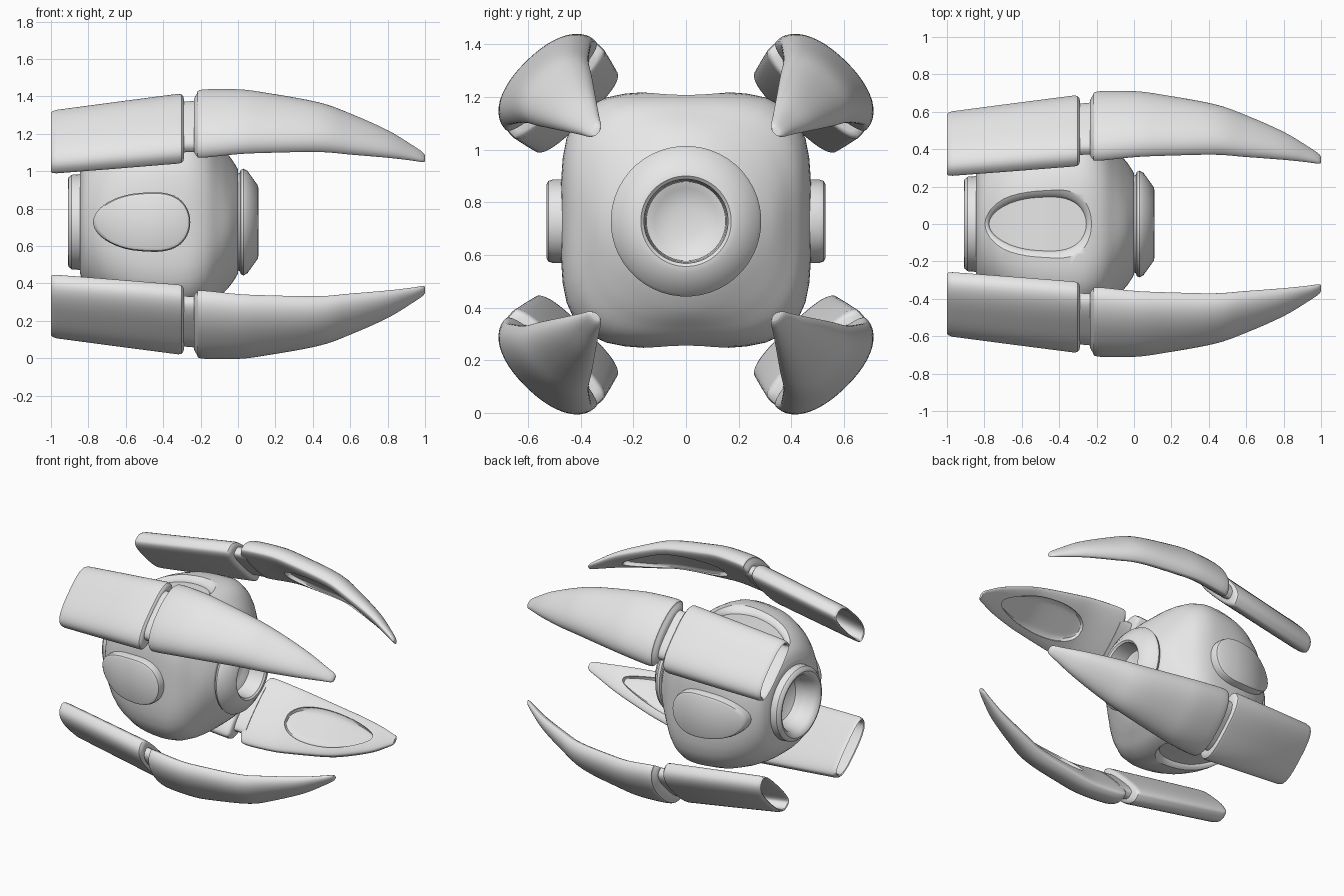
import bpy, bmesh, math
from mathutils import Matrix, Vector

if "Cube" in bpy.data.objects:
    bpy.data.objects.remove(bpy.data.objects["Cube"])

BODY_Z, ARM_Z = 0.728, 0.717
grey = bpy.data.materials.new("light_grey")
grey.use_nodes = True
grey.diffuse_color = (0.8, 0.8, 0.8, 1)
grey.node_tree.nodes["Principled BSDF"].inputs["Base Color"].default_value = (0.8, 0.8, 0.8, 1)


def skin(name, rings, turn=0, height=BODY_Z, cyclic=False):
    """Join equal rings of points into a solid turned about the long axis."""
    bm = bmesh.new()
    loops = [[bm.verts.new(p) for p in ring] for ring in rings]
    n = len(loops[0])
    pairs = list(zip(loops, loops[1:]))
    if cyclic:
        pairs.append((loops[-1], loops[0]))
    else:
        # Close each end with strips, so bent ends stay clean
        for ring in (loops[0], loops[-1]):
            bm.faces.new((ring[0], ring[1], ring[-1]))
            for i in range(1, n // 2 - 1):
                bm.faces.new((ring[i], ring[i + 1], ring[n - i - 1], ring[n - i]))
            bm.faces.new((ring[n // 2 - 1], ring[n // 2], ring[n // 2 + 1]))
    for a, b in pairs:
        for i in range(n):
            j = (i + 1) % n
            bm.faces.new((a[i], a[j], b[j], b[i]))
    bmesh.ops.recalc_face_normals(bm, faces=bm.faces)
    bm.transform(Matrix.Translation((0, 0, height)) @ Matrix.Rotation(math.radians(turn), 4, 'X'))
    mesh = bpy.data.meshes.new(name)
    bm.to_mesh(mesh)
    bm.free()
    mesh.materials.append(grey)
    ob = bpy.data.objects.new(name, mesh)
    bpy.context.collection.objects.link(ob)
    return ob


def section(x, r, w, up, dn, n, count=48):
    """Superellipse across the long axis, centred r out, with its own top and bottom heights."""
    ring = []
    for i in range(count):
        a = math.tau * (i + 0.5) / count
        c, s = math.cos(a), math.sin(a)
        k = (abs(c) ** n + abs(s) ** n) ** (-1 / n)
        ring.append(Vector((x, w * k * c, r + (up if s > 0 else dn) * k * s)))
    return ring


def circle(x, radius):
    return section(x, 0, radius, radius, radius, 2)


def spline(stations, steps=4):
    """Catmull-Rom refinement of a list of stations."""
    pts = [Vector(s) for s in stations]
    out = []
    for i in range(len(pts) - 1):
        a, b, c, d = pts[max(i - 1, 0)], pts[i], pts[i + 1], pts[min(i + 2, len(pts) - 1)]
        for k in range(steps):
            t = k / steps
            out.append(b + (c - a) * t / 2 + (a * 2 - b * 5 + c * 4 - d) * t * t / 2
                       + (b * 3 - a - c * 3 + d) * t ** 3 / 2)
    return out + [pts[-1]]


def egg(z, grow=0.0, half=0.161, count=48):
    """Egg outline, narrow toward the rear, where it bends down with the body."""
    ring = []
    for i in range(count):
        a = math.tau * i / count
        c, s = math.cos(a), math.sin(a)
        x = -0.515 + (0.26 + grow) * math.copysign(abs(c) ** 0.8, c)
        drop = 0.1 * (max(0, -0.42 - x) / 0.36) ** 2
        ring.append(Vector((x, (half + grow) * s * (0.97 + 0.2 * c), z - drop)))
    return ring


def cut(ob, cutter):
    mod = ob.modifiers.new("recess", 'BOOLEAN')
    mod.operation = 'DIFFERENCE'
    mod.solver = 'EXACT'
    mod.object = cutter
    bpy.context.view_layer.objects.active = ob
    bpy.ops.object.modifier_apply(modifier=mod.name)
    bpy.data.objects.remove(cutter)


# Body: rounded cube with a shallow hollow at each end
shell = spline([(-0.845, 0.27, 2), (-0.81, 0.34, 2.3), (-0.7, 0.417, 2.9), (-0.52, 0.465, 3.7),
                (-0.3, 0.474, 4), (-0.18, 0.447, 3.4), (-0.1, 0.39, 2.6), (-0.05, 0.345, 2.1),
                (-0.02, 0.305, 2), (0, 0.272, 2)])
profile = [(-0.72, 0.08, 2), (-0.76, 0.15, 2), (-0.845, 0.19, 2)] + [tuple(s) for s in shell]
profile += [(0, 0.165, 2), (-0.03, 0.12, 2), (-0.045, 0.06, 2)]
body = skin("body", [section(x, 0, h, h * 1.035, h * 1.015, n) for x, h, n in profile])

# Egg-shaped recesses with soft lips above and below
lip = [(0.445, 0), (0.455, 0.003), (0.467, 0.012), (0.48, 0.028), (0.5, 0.06)]
for turn in (0, 180):
    cut(body, skin("recess_cutter", [egg(z, grow, 0.146) for z, grow in lip], turn))

# Raised pads on both sides
for side, turn in (("front", 90), ("back", -90)):
    skin(side + "_pad", [egg(0.4), egg(0.505), egg(0.523, -0.006), egg(0.53, -0.02)], turn)

# End rings
skin("rear_ring", [circle(x, r) for x, r in (
    (-0.8, 0.17), (-0.88, 0.19), (-0.905, 0.21), (-0.91, 0.225), (-0.905, 0.24),
    (-0.89, 0.253), (-0.83, 0.258))], cyclic=True)
skin("front_socket", [circle(x, r) for x, r in (
    (-0.02, 0.15), (0.06, 0.155), (0.1, 0.16), (0.11, 0.172), (0.107, 0.195), (0.05, 0.275),
    (0.03, 0.286), (0.015, 0.28), (0.01, 0.265), (-0.02, 0.25))], cyclic=True)

# Four arms around the body: hollow rear plate, neck and curved claw
claw = spline([(-0.235, 0.725, 0.19, 0.09, 0.03), (-0.22, 0.728, 0.22, 0.11, 0.036),
               (-0.19, 0.735, 0.24, 0.122, 0.04), (0, 0.75, 0.228, 0.117, 0.04),
               (0.15, 0.742, 0.21, 0.112, 0.04), (0.43, 0.71, 0.17, 0.102, 0.037),
               (0.6, 0.662, 0.14, 0.083, 0.035), (0.8, 0.592, 0.093, 0.056, 0.028),
               (0.93, 0.53, 0.052, 0.032, 0.02), (0.985, 0.5, 0.034, 0.02, 0.015),
               (1, 0.49, 0.02, 0.012, 0.01)])
plate = [(-0.7, 0.643, 0.195, 0.078, 0.038), (-0.98, 0.603, 0.19, 0.075, 0.036),
         (-0.995, 0.6, 0.195, 0.078, 0.039), (-1, 0.6, 0.203, 0.084, 0.043),
         (-0.993, 0.601, 0.211, 0.09, 0.048), (-0.97, 0.605, 0.217, 0.094, 0.05),
         (-0.65, 0.651, 0.229, 0.099, 0.05), (-0.32, 0.699, 0.24, 0.103, 0.05),
         (-0.302, 0.701, 0.236, 0.099, 0.048), (-0.293, 0.702, 0.225, 0.089, 0.043),
         (-0.288, 0.703, 0.205, 0.072, 0.035)]
neck = [(-0.32, 0.715, 0.18, 0.065, 0.035), (-0.27, 0.72, 0.175, 0.065, 0.035),
        (-0.2, 0.725, 0.18, 0.065, 0.035)]

START, END, LEAN = 0.03, 0.78, 44.3
for name, turn in (("upper_front", LEAN), ("upper_back", -LEAN),
                   ("lower_front", 180 - LEAN), ("lower_back", LEAN - 180)):
    skin(name + "_plate", [section(*s, 2.8) for s in plate], turn, ARM_Z)
    skin(name + "_neck", [section(*s, 3) for s in neck], turn, ARM_Z)
    blade = skin(name + "_claw", [section(*s, 2.2) for s in claw], turn, ARM_Z)
    # Shallow egg-shaped hollow on the inner face of the claw
    hollow = []
    for i in range(25):
        u = 0.5 - 0.498 * math.cos(math.pi * i / 24)
        x = START + (END - START) * u
        a, b = next((p, q) for p, q in zip(claw, claw[1:]) if p[0] <= x <= q[0])
        s = a.lerp(b, (x - a[0]) / (b[0] - a[0]))
        hollow.append(section(x, s[1] - s[4] - 0.07, 0.72 * s[2] * (4 * u * (1 - u)) ** 0.45,
                              0.1, 0.1, 9))
    cut(blade, skin("hollow_cutter", hollow, turn, ARM_Z))

# Smooth shading with crisp edges
for ob in bpy.context.scene.objects:
    ob.select_set(ob.type == 'MESH')
bpy.context.view_layer.objects.active = body
bpy.ops.object.shade_smooth_by_angle(angle=math.radians(35))
